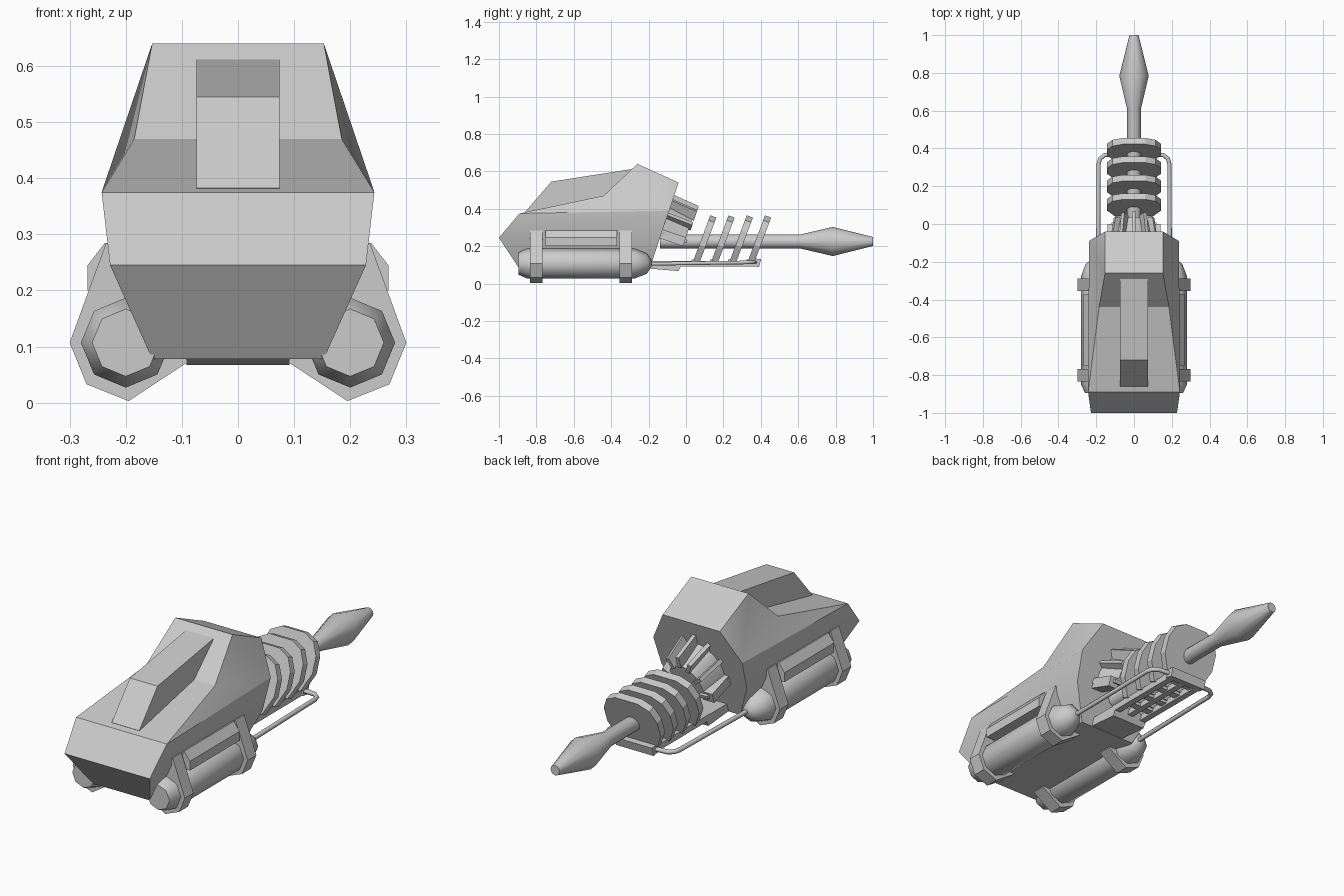
import bpy, bmesh, math
from mathutils import Vector as V

if "Cube" in bpy.data.objects:
    bpy.data.objects.remove(bpy.data.objects["Cube"])

X, Y, Z = V((1, 0, 0)), V((0, 1, 0)), V((0, 0, 1))
TILT = V((0, 1, -0.335)).normalized()     # normal of the sloped rear plane
SLOPE = V((0, 0.335, 1)).normalized()     # "up" inside that plane
ORIGIN = V((0, -0.13, 0.27))


def make(name, verts, faces, smooth=None):
    bm = bmesh.new()
    vs = [bm.verts.new(v) for v in verts]
    for f in faces:
        bm.faces.new([vs[i] for i in f])
    bmesh.ops.recalc_face_normals(bm, faces=bm.faces)
    me = bpy.data.meshes.new(name)
    bm.to_mesh(me)
    bm.free()
    ob = bpy.data.objects.new(name, me)
    bpy.context.collection.objects.link(ob)
    if smooth:
        bpy.ops.object.select_all(action='DESELECT')
        ob.select_set(True)
        bpy.context.view_layer.objects.active = ob
        bpy.ops.object.shade_smooth_by_angle(angle=math.radians(smooth))
    return ob


def loft(name, rings, smooth=None):
    n, verts = len(rings[0]), [p for r in rings for p in r]
    faces = [[k * n + i, k * n + (i + 1) % n, (k + 1) * n + (i + 1) % n, (k + 1) * n + i]
             for k in range(len(rings) - 1) for i in range(n)]
    faces += [list(range(n)), list(range(len(verts) - n, len(verts)))]
    return make(name, verts, faces, smooth)


def prism(name, pts, origin, u, v, depth):
    ring = [V(origin) + u * a + v * b for a, b in pts]
    return loft(name, [ring, [p + depth for p in ring]])


def box(name, lo, hi):
    return prism(name, [(lo[0], lo[2]), (hi[0], lo[2]), (hi[0], hi[2]), (lo[0], hi[2])],
                 (0, lo[1], 0), X, Z, Y * (hi[1] - lo[1]))


def turned(name, x, z, profile, sides):
    ang = [2 * math.pi * i / sides for i in range(sides)]
    return loft(name, [[V((x + r * math.cos(a), y, z + r * math.sin(a))) for a in ang]
                       for y, r in profile], 46 if sides == 8 else 35)


def both(ob):
    m = ob.modifiers.new("mirror", 'MIRROR')
    mirror_centre = ob.matrix_world.translation
    assert mirror_centre.length == 0
    m.use_mirror_merge = False
    return ob


# Main hull: right-hand points, each followed by its mirror
half = [(.228, -1, .245), (.243, -.89, .375), (.153, -.89, .078), (.185, -.44, .47),
        (.153, -.26, .64), (.153, -.04, .54), (.238, -.09, .39), (.228, -.139, .245),
        (.153, -.195, .078)]
verts = [(s * x, y, z) for x, y, z in half for s in (1, -1)]
n, a, b, c, d, e, f, g, h = range(0, 18, 2)
faces = [(p, q, q + 1, p + 1) for p, q in ((n, a), (a, c), (c, d), (d, e), (h, b), (b, n))]
for side in ((a, c, f), (c, d, f), (d, e, f), (n, a, f, g), (n, g, h, b)):
    faces += [side, [i + 1 for i in side]]
faces.append((e, f, g, h, h + 1, g + 1, f + 1, e + 1))
make("hull", verts, faces, 30)

# Raised block on the sloping top
prism("top_block", [(-.86, .383), (-.72, .545), (-.29, .612), (-.29, .5), (-.8, .32)],
      (-.074, 0, 0), Y, Z, X * .148)

# Side tanks with straps and rails
both(turned("tank", .2, .107, [(-.895, .06), (-.85, .08), (-.275, .08), (-.21, .055),
                               (-.185, .018)], 8))
strap = [(.195, .003), (.27, .033), (.3, .107), (.235, .285), (.15, .285), (.09, .072)]
for name, y in (("front_strap", -.835), ("rear_strap", -.355)):
    both(prism(name, strap, (0, y, 0), X, Z, Y * .067))
both(prism("side_rail", [(.2, .2), (.268, .2), (.268, .245), (.237, .285), (.2, .285)],
           (0, -.75, 0), X, Z, Y * .38))

# Barrel with pointed tip
turned("barrel", 0, .225, [(-.14, .037), (.61, .037), (.785, .078), (1, .024)], 12)


# Rear collar: tapered core with radial ribs around its upper half
def rim(angle, rx, rv, dist):
    return ORIGIN + X * rx * math.cos(angle) + SLOPE * rv * math.sin(angle) + TILT * dist


arc = [math.pi * i / 8 for i in range(9)]
loft("collar_core", [[rim(t, rx, rv, dist) for t in arc]
                     for rx, rv, dist in ((.125, .17, -.01), (.095, .14, .13))], 30)
for i in range(7):
    t = math.pi * i / 6
    w = (X * -math.sin(t) + SLOPE * math.cos(t)) * .009
    quads = []
    for rx, rv, dist in ((.145, .215, -.01), (.118, .2, .142)):
        outer, inner = rim(t, rx, rv, dist), rim(t, rx - .045, rv - .06, dist)
        quads.append([outer + w, outer - w, inner - w, inner + w])
    loft("collar_rib_%d" % (i + 1), quads)
both(prism("collar_side_block", [(.08, -.03), (.14, -.03), (.14, .02), (.08, .02)],
           ORIGIN - TILT * .01, X, SLOPE, TILT * .14))

# Four tilted cooling plates
right = [(.1, -.128), (.143, -.04), (.143, .04), (.115, .1), (.06, .128)]
plate = right + [(-x, v) for x, v in reversed(right)]
fin_normal, fin_up = V((0, .937, -.35)), V((0, .35, .937))
for i in range(4):
    prism("cooling_plate_%d" % (i + 1), plate, (0, .085 + i * .0975, .245), X, fin_up,
          fin_normal * .035)

# Undercarriage: wedge, rails, cross bars and end block
prism("under_wedge", [(-.22, .082), (-.04, .067), (-.015, .12), (-.2, .12)],
      (-.092, 0, 0), Y, Z, X * .184)
both(box("under_rail", (.06, -.05, .092), (.092, .37, .122)))
box("under_spine", (-.015, -.05, .095), (.015, .37, .122))
for i in range(4):
    y = .03 + i * .0975
    box("under_bar_%d" % (i + 1), (-.09, y, .1), (.09, y + .035, .13))
prism("end_block", [(.35, .095), (.39, .088), (.402, .13), (.36, .135)],
      (-.1, 0, 0), Y, Z, X * .2)

# Feed pipes from the tanks to the end block
path = [(.19, -.22, .105), (.187, .32, .113), (.18, .345, .113), (.155, .365, .113),
        (.08, .37, .113)]
cu = bpy.data.curves.new("feed_pipe", 'CURVE')
cu.dimensions = '3D'
cu.bevel_depth, cu.bevel_resolution, cu.use_fill_caps = .011, 1, True
sp = cu.splines.new('POLY')
sp.points.add(len(path) - 1)
for p, co in zip(sp.points, path):
    p.co = (*co, 1)
pipe = bpy.data.objects.new("feed_pipe", cu)
bpy.context.collection.objects.link(pipe)
bpy.ops.object.select_all(action='DESELECT')
pipe.select_set(True)
bpy.context.view_layer.objects.active = pipe
bpy.ops.object.convert(target='MESH')
both(bpy.context.object)
